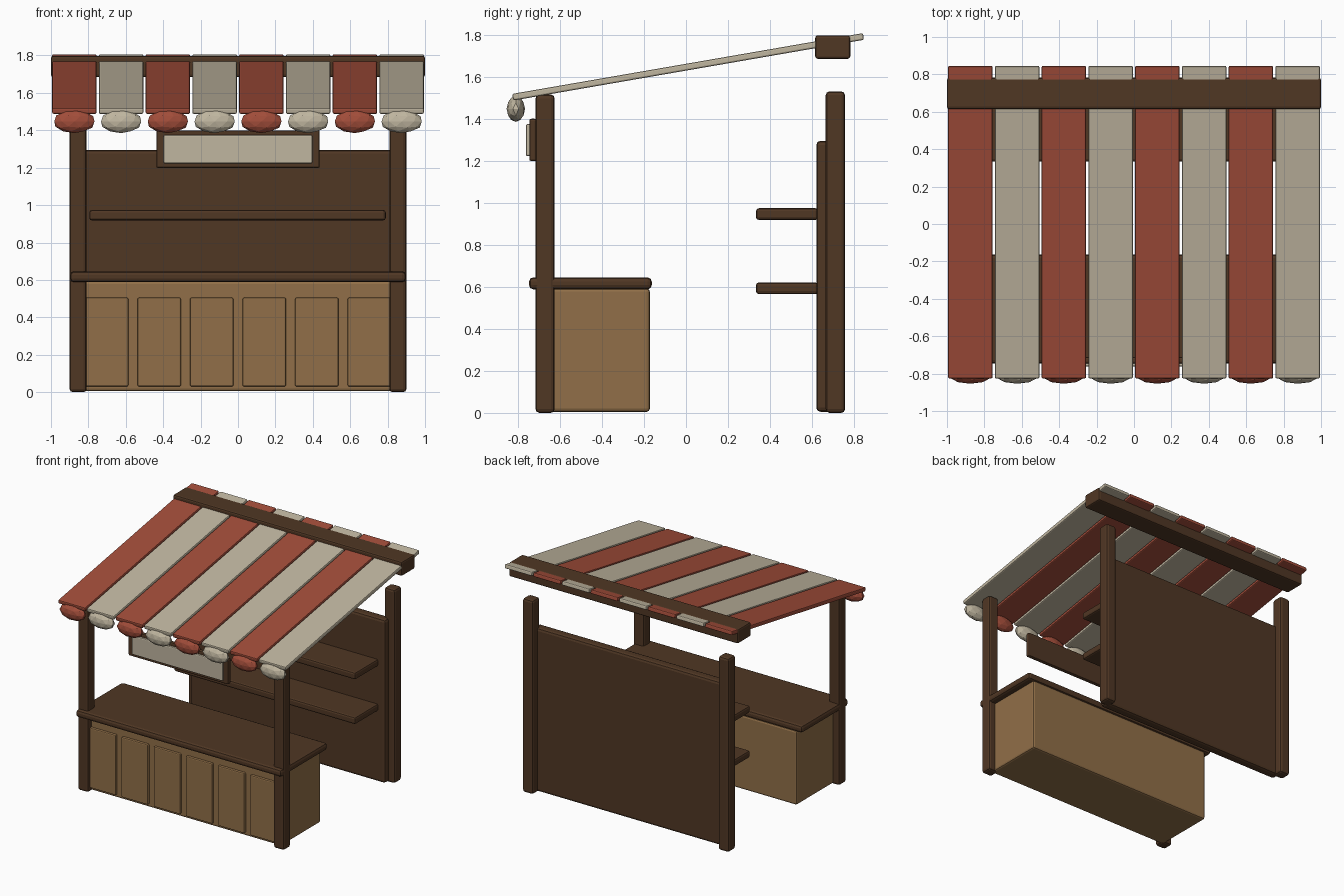
import bpy, bmesh, math
from mathutils import Matrix

if "Cube" in bpy.data.objects:
    bpy.data.objects.remove(bpy.data.objects["Cube"])


def material(name, r, g, b):
    """Flat colour given as sRGB 0-255, stored as linear values."""
    lin = [((c / 255 + 0.055) / 1.055) ** 2.4 for c in (r, g, b)]
    m = bpy.data.materials.new(name)
    m.diffuse_color = (*lin, 1)
    m.use_nodes = True
    m.node_tree.nodes["Principled BSDF"].inputs["Base Color"].default_value = m.diffuse_color
    return m


DARK = material("dark wood", 80, 55, 36)
TAN = material("light wood", 145, 111, 72)
RED = material("red cloth", 162, 77, 58)
CREAM = material("cream cloth", 192, 182, 160)


def finish(bm, name, mat):
    mesh = bpy.data.meshes.new(name)
    bm.to_mesh(mesh)
    bm.free()
    mesh.materials.append(mat)
    obj = bpy.data.objects.new(name, mesh)
    bpy.context.collection.objects.link(obj)
    return obj


def box(name, mat, x, y, z, bevel=0.01, segments=2):
    """Bevelled box spanning the (min, max) ranges x, y and z."""
    bm = bmesh.new()
    bmesh.ops.create_cube(bm, size=1)
    size = [r[1] - r[0] for r in (x, y, z)]
    mid = [(r[0] + r[1]) / 2 for r in (x, y, z)]
    bmesh.ops.scale(bm, vec=size, verts=bm.verts)
    obj = finish(bm, name, mat)
    obj.location = mid
    mod = obj.modifiers.new("rounded edges", 'BEVEL')
    mod.width = bevel
    mod.segments = segments
    return obj


# Four corner posts
for side in (-1, 1):
    x = (side * 0.855 - 0.046, side * 0.855 + 0.046)
    box("front_post", DARK, x, (-0.716, -0.625), (0, 1.515), 0.018)
    box("back_post", DARK, x, (0.665, 0.757), (0, 1.53), 0.018)

# Back wall and its shelves
box("back_wall", DARK, (-0.85, 0.85), (0.62, 0.70), (0.005, 1.295), 0.02)
for z in (0.565, 0.918):
    box("shelf", DARK, (-0.795, 0.79), (0.333, 0.63), (z, z + 0.056), 0.014)

# Counter with front planks and worktop
box("counter", TAN, (-0.845, 0.845), (-0.67, -0.172), (0.005, 0.592), 0.015)
for i in range(6):
    cx = (i - 2.5) * 0.281
    box("counter_plank", TAN, (cx - 0.116, cx + 0.116), (-0.69, -0.66),
        (0.03, 0.505), 0.008)
box("worktop", DARK, (-0.898, 0.898), (-0.747, -0.163), (0.588, 0.645), 0.02)

# Hanging sign board
box("sign_board", DARK, (-0.437, 0.437), (-0.746, -0.712), (1.198, 1.4), 0.01)
box("sign_face", CREAM, (-0.397, 0.397), (-0.762, -0.74), (1.222, 1.375), 0.008)

# Awning beam
box("awning_beam", DARK, (-1, 1), (0.615, 0.782), (1.685, 1.797), 0.012)

# Sloped awning strips, each ending in a faceted scallop
slope = math.atan2(0.29, 1.675)
length = math.hypot(0.285, 1.67)
for i in range(8):
    mat = CREAM if i % 2 else RED
    cx = -0.875 + 0.25 * i
    strip = box("awning_strip", mat, (cx - 0.119, cx + 0.119),
                (0.01 - length / 2, 0.01 + length / 2), (1.631, 1.663), 0.008)
    strip.rotation_euler.x = slope
    bm = bmesh.new()
    bmesh.ops.create_icosphere(
        bm, subdivisions=2, radius=1,
        matrix=Matrix.Translation((cx, -0.81, 1.447)) @
        Matrix.Diagonal((0.113, 0.044, 0.062, 1)))
    finish(bm, "awning_scallop", mat)
